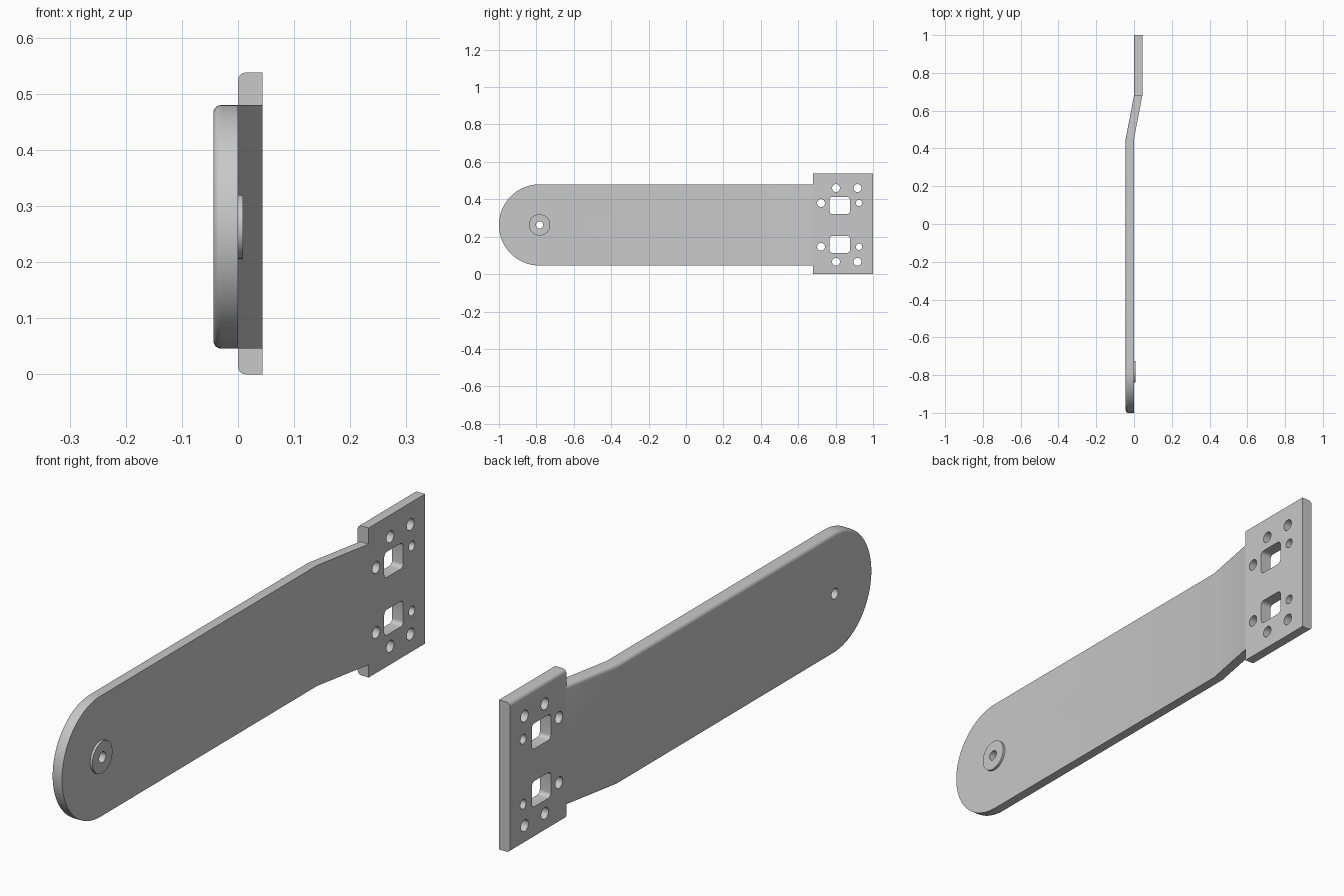
import bpy, bmesh, math
from mathutils import Matrix

if "Cube" in bpy.data.objects:
    bpy.data.objects.remove(bpy.data.objects["Cube"])

THICK = 0.044          # sheet thickness
MID = 0.263            # height of the arm's centre line
RADIUS = 0.217         # rounded nose and half width of the arm
NOSE_Y = RADIUS - 1
BEND_Y, JOINT_Y = 0.45, 0.68
FILLET = 0.014

metal = bpy.data.materials.new("light grey metal")
metal.use_nodes = True
GREY = (0.58, 0.58, 0.58, 1)
metal.diffuse_color = GREY
metal.node_tree.nodes["Principled BSDF"].inputs["Base Color"].default_value = GREY


def add_object(name, bm):
    bmesh.ops.recalc_face_normals(bm, faces=bm.faces)
    mesh = bpy.data.meshes.new(name)
    bm.to_mesh(mesh)
    bm.free()
    mesh.materials.append(metal)
    obj = bpy.data.objects.new(name, mesh)
    bpy.context.collection.objects.link(obj)
    return obj


def slab(outline, x0, x1):
    """Extrude a (y, z) outline from x0 to x1."""
    bm = bmesh.new()
    face = bm.faces.new([bm.verts.new((x0, y, z)) for y, z in outline])
    moved = bmesh.ops.extrude_face_region(bm, geom=[face])["geom"]
    verts = [g for g in moved if isinstance(g, bmesh.types.BMVert)]
    bmesh.ops.translate(bm, verts=verts, vec=(x1 - x0, 0, 0))
    return bm


def fillet(bm, x, keep):
    """Round the edges lying on plane x that pass the keep test."""
    edges = [e for e in bm.edges
             if all(abs(v.co.x - x) < 1e-5 for v in e.verts) and keep(e)]
    bmesh.ops.bevel(bm, geom=edges, offset=FILLET, segments=5,
                    profile=0.5, affect='EDGES')


def circle(y, z, r, n=32):
    return [(y + r * math.cos(2 * math.pi * i / n),
             z + r * math.sin(2 * math.pi * i / n)) for i in range(n)]


def rounded_rect(y, z, w, h, r):
    points = []
    for k, (sy, sz) in enumerate([(1, 1), (-1, 1), (-1, -1), (1, -1)]):
        for i in range(7):
            a = math.pi / 2 * (k + i / 6)
            points.append((y + sy * (w / 2 - r) + r * math.cos(a),
                           z + sz * (h / 2 - r) + r * math.sin(a)))
    return points


def cut(obj, outlines):
    """Punch each outline right through the object."""
    bpy.context.view_layer.objects.active = obj
    for outline in outlines:
        cutter = add_object("cutter", slab(outline, -0.2, 0.2))
        cutter.hide_render = True
        mod = obj.modifiers.new("hole", 'BOOLEAN')
        mod.operation = 'DIFFERENCE'
        mod.solver = 'EXACT'
        mod.object = cutter
        bpy.ops.object.modifier_apply(modifier=mod.name)
        bpy.data.objects.remove(cutter)


def smooth(obj):
    bpy.ops.object.select_all(action='DESELECT')
    obj.select_set(True)
    bpy.context.view_layer.objects.active = obj
    bpy.ops.object.shade_smooth_by_angle(angle=math.radians(35))


# Arm: round-nosed strip with a joggle towards the mounting plate
STEPS = 64
outline = [(JOINT_Y, MID + RADIUS)]
for i in range(STEPS + 1):
    a = math.pi / 2 + math.pi * i / STEPS
    outline.append((NOSE_Y + RADIUS * math.cos(a), MID + RADIUS * math.sin(a)))
outline.append((JOINT_Y, MID - RADIUS))
bm = slab(outline, -THICK, 0)
fillet(bm, -THICK, lambda e: not all(v.co.y > JOINT_Y - 0.01 for v in e.verts))
bmesh.ops.bisect_plane(bm, geom=bm.verts[:] + bm.edges[:] + bm.faces[:],
                       plane_co=(0, BEND_Y, 0), plane_no=(0, 1, 0))
for v in bm.verts:
    t = (v.co.y - BEND_Y) / (JOINT_Y - BEND_Y)
    v.co.x += THICK * max(0, t)
arm = add_object("arm", bm)

# Raised boss around the pivot hole
boss = add_object("pivot_boss", slab(circle(NOSE_Y, MID, 0.057, 48), -0.01, 0.009))
pivot = circle(NOSE_Y, MID, 0.019)
for obj in (arm, boss):
    cut(obj, [pivot])
    smooth(obj)

# Mounting plate with two windows and mirrored bolt holes
TOP = 0.538
bm = slab([(JOINT_Y, 0), (1, 0), (1, TOP), (JOINT_Y, TOP)], 0, THICK)
fillet(bm, 0, lambda e: abs(e.verts[0].co.z - e.verts[1].co.z) < 1e-5)
plate = add_object("mounting_plate", bm)
holes = []
for side in (1, -1):
    holes.append(rounded_rect(0.822, MID + side * 0.104, 0.108, 0.092, 0.015))
    for y, dz, r in [(0.802, 0.197, 0.021), (0.917, 0.197, 0.021),
                     (0.722, 0.117, 0.021), (0.925, 0.117, 0.017)]:
        holes.append(circle(y, MID + side * dz, r))
cut(plate, holes)
smooth(plate)
